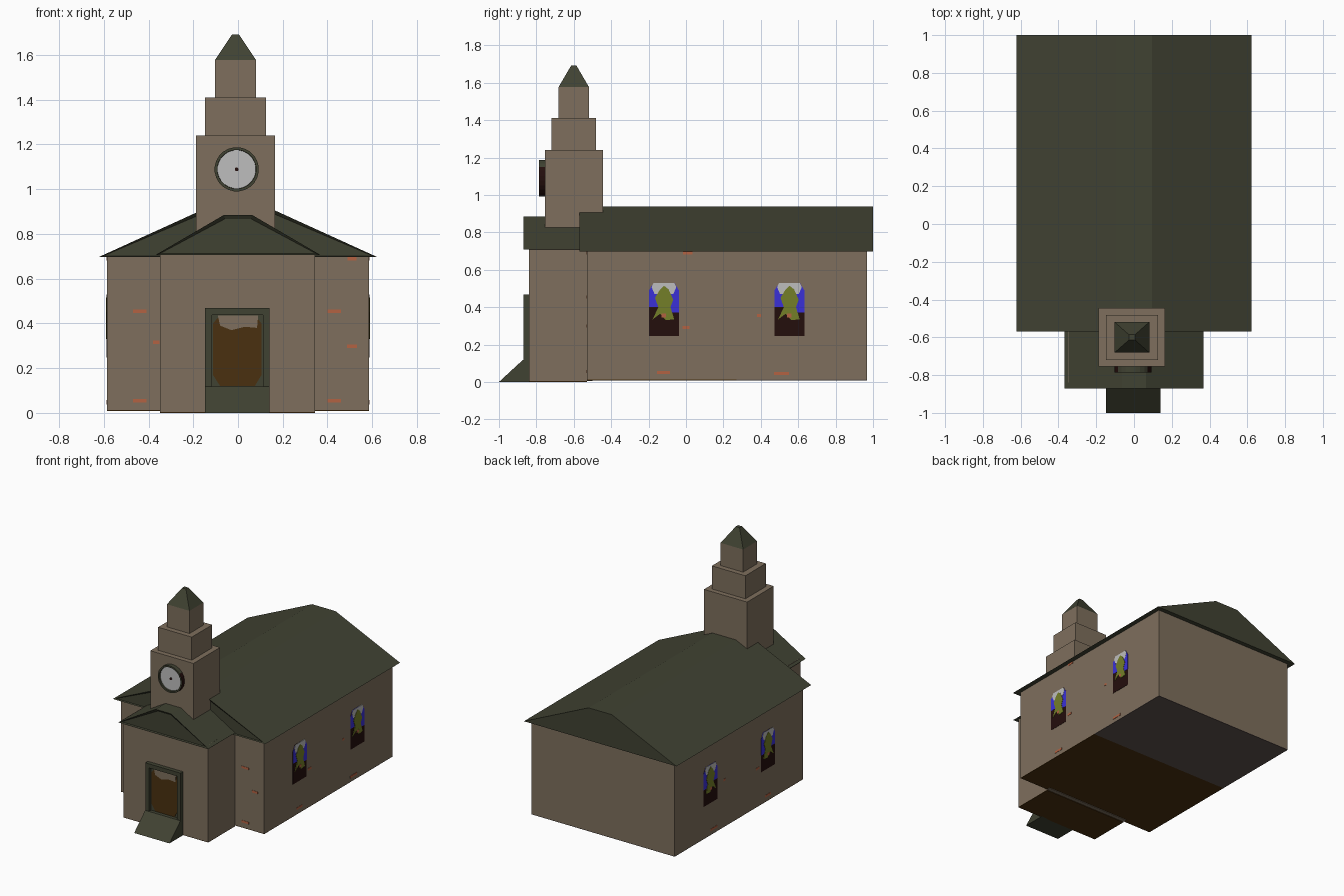
import bpy, bmesh, math

if "Cube" in bpy.data.objects:
    bpy.data.objects.remove(bpy.data.objects["Cube"])


def srgb(r, g, b):
    f = lambda c: (c / 255 / 12.92) if c < 11 else ((c / 255 + 0.055) / 1.055) ** 2.4
    return (f(r), f(g), f(b), 1)


def material(name, *rgb):
    m = bpy.data.materials.new(name)
    m.diffuse_color = srgb(*rgb)
    m.use_nodes = True
    m.node_tree.nodes["Principled BSDF"].inputs["Base Color"].default_value = m.diffuse_color
    return m


STONE = material("tan stone", 126, 111, 93)
ROOF = material("dark green slate", 64, 66, 50)
WHITE = material("clock white", 190, 190, 190)
BLUE = material("glass blue", 58, 48, 215)
GREEN = material("glass green", 116, 126, 40)
MAROON = material("dark maroon", 36, 14, 12)
BROWN = material("door brown", 74, 48, 16)
GREY = material("floor grey brown", 94, 82, 77)
BRICK = material("brick orange", 180, 98, 66)


def finish(name, bm, *mats):
    bmesh.ops.recalc_face_normals(bm, faces=bm.faces)
    me = bpy.data.meshes.new(name)
    bm.to_mesh(me)
    bm.free()
    ob = bpy.data.objects.new(name, me)
    bpy.context.collection.objects.link(ob)
    for m in mats:
        me.materials.append(m)
    return ob


def prism_bm(axis, pts, a, b):
    """Extrude a 2D outline along x, y or z from a to b."""
    place = {"x": lambda p, t: (t, p[0], p[1]),
             "y": lambda p, t: (p[0], t, p[1]),
             "z": lambda p, t: (p[0], p[1], t)}[axis]
    bm = bmesh.new()
    lo = [bm.verts.new(place(p, a)) for p in pts]
    hi = [bm.verts.new(place(p, b)) for p in pts]
    n = len(pts)
    bm.faces.new(lo)
    bm.faces.new(hi)
    for i in range(n):
        j = (i + 1) % n
        bm.faces.new((lo[i], lo[j], hi[j], hi[i]))
    bmesh.ops.recalc_face_normals(bm, faces=bm.faces)
    return bm


def prism(name, axis, pts, a, b, mat):
    return finish(name, prism_bm(axis, pts, a, b), mat)


def box(name, x0, x1, y0, y1, z0, z1, mat):
    return prism(name, "z", [(x0, y0), (x1, y0), (x1, y1), (x0, y1)], z0, z1, mat)


# Hall and entrance walls, with two-tone underside
box("hall_walls", -.585, .585, -.53, .967, .012, .71, STONE)
box("hall_floor_front", -.585, .585, -.53, .27, .008, .012, BROWN)
box("hall_floor_back", -.585, .585, .27, .967, .008, .012, GREY)
box("porch_walls", -.348, .345, -.84, -.5, .004, .72, STONE)
box("porch_floor", -.348, .345, -.84, -.53, 0, .004, BROWN)


# Flat-topped gable roofs, with a slightly recessed front panel
def roof(name, half, top, z0, z1, y0, y1):
    bm = prism_bm("y", [(-half, z0), (half, z0), (top, z1), (-top, z1)], y0, y1)
    front = [f for f in bm.faces if f.normal.y < -.9]
    bmesh.ops.inset_region(bm, faces=front, thickness=.018, depth=-.012)
    finish(name, bm, ROOF)


roof("main_roof", .622, .095, .697, .937, -.57, 1.0)
roof("porch_roof", .367, .063, .707, .885, -.87, -.45)

# Stepped tower and spire
CX, CY = -.011, -.6
for name, hx, hy, z0, z1 in (("tower_base", .176, .155, .75, 1.24),
                             ("tower_middle", .137, .119, 1.24, 1.41),
                             ("tower_top", .092, .081, 1.41, 1.577)):
    box(name, CX - hx, CX + hx, CY - hy, CY + hy, z0, z1, STONE)
bm = prism_bm("z", [(CX - .092, CY - .081), (CX + .092, CY - .081),
                    (CX + .092, CY + .081), (CX - .092, CY + .081)], 1.577, 1.692)
for v in bm.verts:
    if v.co.z > 1.6:
        v.co.x = CX + (v.co.x - CX) * .17
        v.co.y = CY + (v.co.y - CY) * .17
finish("spire", bm, ROOF)


# Clock: rim with recessed dial and hub
def circle(r, n):
    return [(-.006 + r * math.cos(2 * math.pi * (i + .5) / n),
             1.089 + r * math.sin(2 * math.pi * (i + .5) / n)) for i in range(n)]


bm = prism_bm("y", circle(.099, 24), -.786, -.74)
for f in bm.faces:
    if abs(f.normal.y) < .5 and -.9 < f.normal.z < .5:
        f.material_index = 2
dial = [f for f in bm.faces if f.normal.y < -.9]
bmesh.ops.inset_region(bm, faces=dial, thickness=.012)
bmesh.ops.inset_region(bm, faces=dial, thickness=.001, depth=-.012)
dial[0].material_index = 1
finish("clock", bm, ROOF, WHITE, MAROON)
prism("clock_hub", "y", circle(.009, 8), -.778, -.77, MAROON)

# Door frame, door and ramp
X0, X1 = -.147, .141
box("door_frame_left", X0, X0 + .03, -.87, -.83, 0, .468, ROOF)
box("door_frame_right", X1 - .03, X1, -.87, -.83, 0, .468, ROOF)
box("door_lintel", X0 + .03, X1 - .03, -.87, -.83, .438, .468, ROOF)
box("door_sill", X0 + .03, X1 - .03, -.87, -.83, 0, .118, ROOF)
box("door_back", X0 + .03, X1 - .03, -.846, -.838, .118, .438, ROOF)
prism("door_panel", "y", [(-.08, .12), (.075, .12), (.105, .17), (.105, .40), (.085, .425),
                          (-.09, .425), (-.112, .40), (-.112, .17)], -.849, -.845, BROWN)
prism("door_light", "y", [(-.09, .435), (.09, .435), (.085, .38), (.03, .385),
                          (-.03, .37), (-.08, .39)], -.852, -.848, STONE)
prism("ramp", "x", [(-1, 0), (-.86, 0), (-.86, .118), (-.872, .118)], X0, X1, ROOF)

# Stained glass windows: layered thin plates on both sides
PANES = (
    ("frame", MAROON, .587, [(-.08, .247), (.08, .247), (.08, .49), (.055, .53),
                             (-.055, .53), (-.08, .49)]),
    ("blue", BLUE, .588, [(-.08, .40), (0, .40), (0, .37), (.08, .37), (.08, .49),
                          (.055, .53), (-.055, .53), (-.08, .49)]),
    ("sky", WHITE, .589, [(-.05, .47), (.05, .47), (.066, .507), (.055, .53),
                          (-.055, .53), (-.066, .507)]),
    ("figure", GREEN, .5905, [(-.06, .335), (-.02, .365), (.01, .33), (.055, .335),
                              (.035, .40), (.05, .44), (.025, .495), (0, .515),
                              (-.02, .495), (-.048, .45), (-.03, .40)]),
    ("accent", BRICK, .591, [(-.012, .345), (.012, .345), (.012, .365), (-.012, .365)]),
)
for side, s in (("right", 1), ("left", -1)):
    for i, yc in enumerate((-.118, .553)):
        for pane, mat, depth, pts in PANES:
            prism(f"window_{pane}_{side}_{i + 1}", "x",
                  [(yc + y, z) for y, z in pts], s * .583, s * depth, mat)

# Exposed bricks on the walls
for i, (x, z, w) in enumerate(((-.44, .455, .06), (.43, .455, .06), (-.44, .055, .06),
                               (.43, .055, .06), (.51, .298, .045), (.51, .69, .04),
                               (-.365, .315, .03))):
    box(f"front_brick_{i + 1}", x - w / 2, x + w / 2, -.532, -.528, z - .008, z + .008, BRICK)
for s in (1, -1):
    for i, (y, z, w) in enumerate(((-.12, .05, .07), (.51, .045, .08), (.01, .69, .05),
                                   (0, .29, .04), (.39, .355, .02))):
        prism(f"side_brick_{i + 1}", "x", [(y - w / 2, z - .008), (y + w / 2, z - .008),
              (y + w / 2, z + .008), (y - w / 2, z + .008)], s * .583, s * .587, BRICK)
